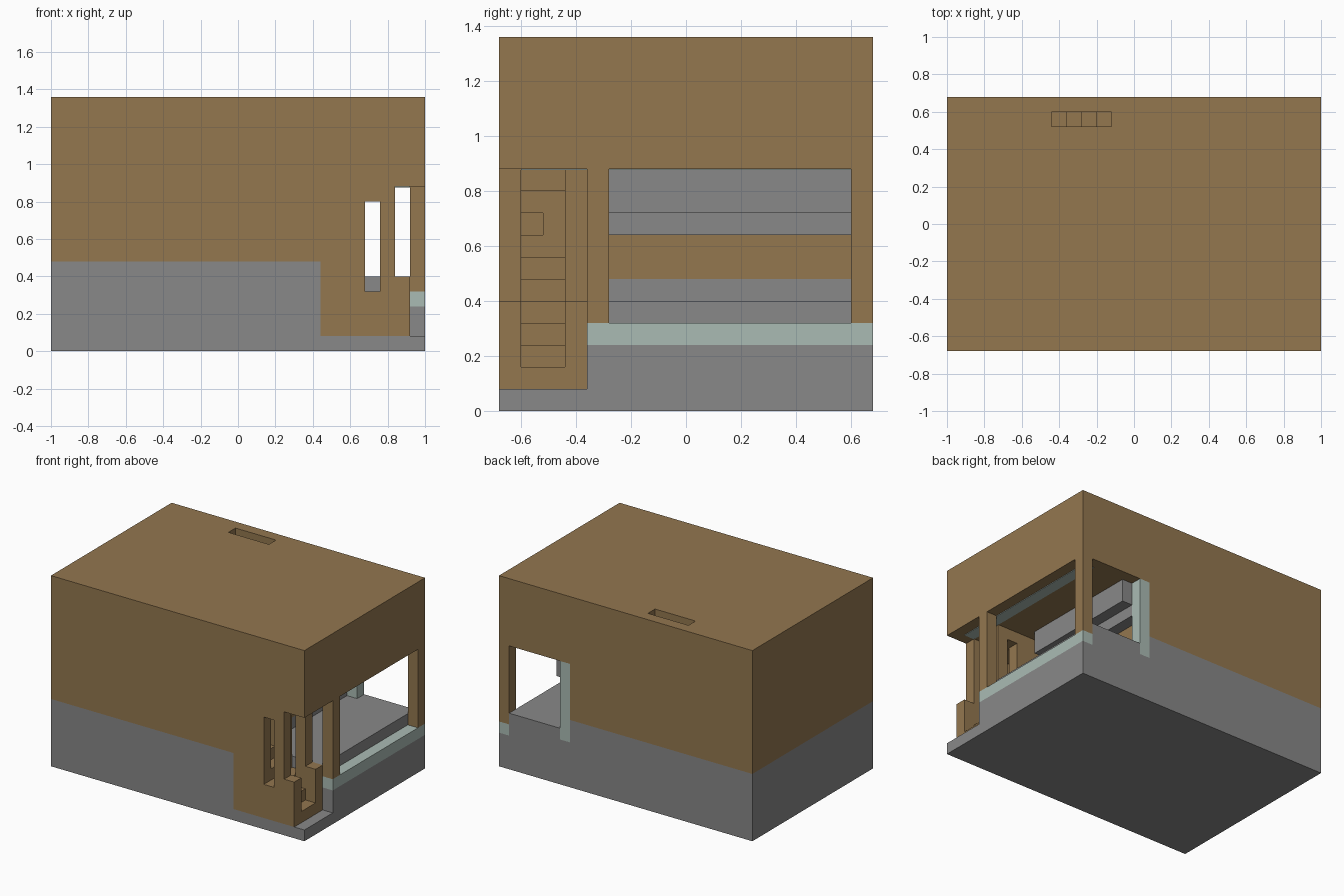
import bpy, bmesh
from mathutils import Vector

old = bpy.data.objects.get("Cube")
if old:
    bpy.data.objects.remove(old, do_unlink=True)

CELL = 0.08                      # everything sits on a 25 x 17 x 17 block grid
ORIGIN = Vector((-1, -0.68, 0))


def material(name, rgb):
    m = bpy.data.materials.new(name)
    m.use_nodes = True
    m.diffuse_color = (*rgb, 1)
    m.node_tree.nodes["Principled BSDF"].inputs["Base Color"].default_value = (*rgb, 1)
    return m


TAN = material("tan wood", (0.292, 0.184, 0.078))
GREY = material("grey stone", (0.246, 0.246, 0.246))
MINT = material("pale mint", (0.402, 0.497, 0.456))


def prism(name, profile, y0, y1, mat):
    """Extrude an x-z profile, in grid cells, from y0 to y1."""
    bm = bmesh.new()
    verts = [bm.verts.new(ORIGIN + CELL * Vector((x, y0, z))) for x, z in profile]
    face = bm.faces.new(verts)
    ext = bmesh.ops.extrude_face_region(bm, geom=[face])
    moved = [v for v in ext["geom"] if isinstance(v, bmesh.types.BMVert)]
    bmesh.ops.translate(bm, verts=moved, vec=(0, CELL * (y1 - y0), 0))
    bmesh.ops.recalc_face_normals(bm, faces=bm.faces)
    mesh = bpy.data.meshes.new(name)
    bm.to_mesh(mesh)
    bm.free()
    mesh.materials.append(mat)
    ob = bpy.data.objects.new(name, mesh)
    bpy.context.collection.objects.link(ob)
    return ob


def box(name, x, y, z, mat):
    corners = [(x[0], z[0]), (x[1], z[0]), (x[1], z[1]), (x[0], z[1])]
    return prism(name, corners, y[0], y[1], mat)


def cut(ob, cutter):
    mod = ob.modifiers.new("cut", 'BOOLEAN')
    mod.operation = 'DIFFERENCE'
    mod.solver = 'EXACT'
    mod.object = cutter
    cutter.hide_render = True
    bpy.context.view_layer.objects.active = ob
    bpy.ops.object.modifier_apply(modifier=mod.name)
    bpy.data.objects.remove(cutter, do_unlink=True)


# Stone base, room floor and side sill
box("base_slab", (0, 25), (0, 17), (0, 1), GREY)
box("main_base", (0, 18), (0, 17), (1, 6), GREY)
box("room_floor", (18, 24), (4, 16), (1, 5), GREY)
box("back_threshold", (19, 24), (16, 17), (1, 5), GREY)
box("back_column_footing", (18, 19), (16, 17), (1, 4), GREY)
box("sill_base", (24, 25), (4, 17), (1, 3), GREY)
box("sill_trim", (24, 25), (4, 17), (3, 4), MINT)

# Main walls, with a small niche at the end of the stair passage
walls = box("main_walls", (0, 18), (0, 17), (6, 11), TAN)
cut(walls, box("niche_cutter", (17, 18.5), (1, 2), (8, 9), TAN))

# Upper body with a stepped roof hatch
roof = box("upper_body", (0, 25), (0, 17), (11, 17), TAN)
steps = [(7, 18)]
for n in range(4):
    steps += [(7 + n, 16 - n), (8 + n, 16 - n)]
steps.append((11, 18))
cut(roof, prism("hatch_cutter", steps, 15, 16, TAN))

# Front wall and inner stair wall, each with a tall slit window
for label, j in (("front", 0), ("inner", 3)):
    y = (j, j + 1)
    box(label + "_wall", (18, 21), y, (1, 11), TAN)
    box(label + "_window_sill", (21, 22), y, (1, 4), TAN)
    box(label + "_window_lintel", (21, 22), y, (10, 11), TAN)
    box(label + "_wall_post", (22, 23), y, (1, 11), TAN)
    box(label + "_entry_parapet", (23, 24), y, (1, 5), TAN)

# Entry stair rising into the building
for n in range(6):
    box(f"stair_step_{n + 1}", (23 - n, 24 - n), (1, 3), (1, 2 + n), TAN)
box("stair_ceiling", (18, 22), (1, 3), (10, 11), TAN)

# Posts around the open corner room
for label, j in (("front", 4), ("back", 16)):
    box("side_post_" + label, (24, 25), (j, j + 1), (4, 11), TAN)
box("back_column", (18, 19), (16, 17), (4, 11), MINT)

# Stepped stone canopy on the room wall and the ceiling stripe
box("canopy_upper", (18, 20), (5, 16), (9, 11), GREY)
box("canopy_lower", (18, 19), (5, 16), (8, 9), GREY)
box("ceiling_stripe", (23, 24), (1, 16), (10.95, 11), MINT)
